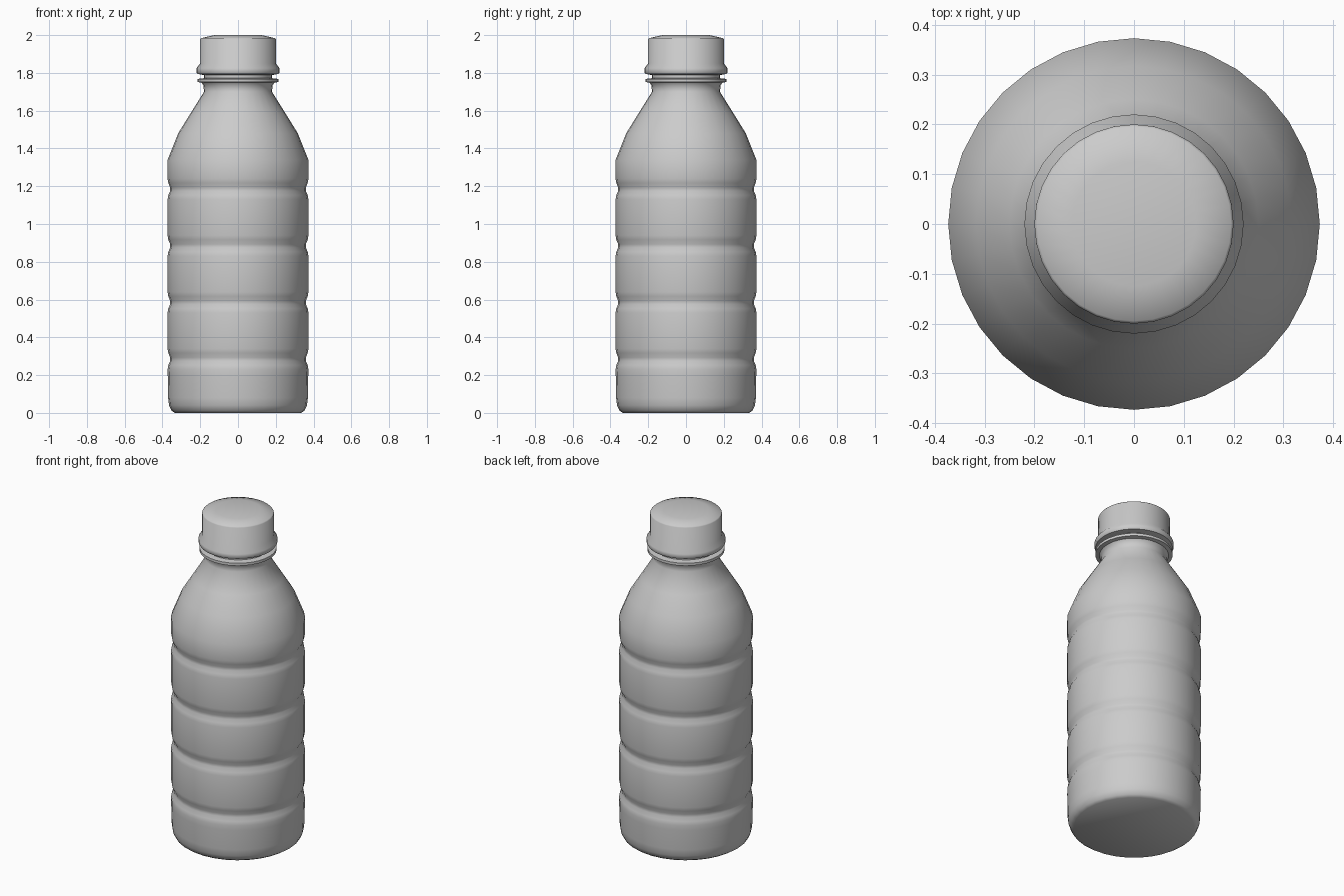
import bpy, bmesh, math

if "Cube" in bpy.data.objects:
    bpy.data.objects.remove(bpy.data.objects["Cube"])

SIDES = 32
mat = bpy.data.materials.new("light grey plastic")
mat.diffuse_color = (0.6, 0.6, 0.6, 1)
mat.use_nodes = True
mat.node_tree.nodes["Principled BSDF"].inputs["Base Color"].default_value = mat.diffuse_color


def lathe(name, profile, angle):
    """Spin (radius, height) points round z; radius 0 closes an end."""
    bm = bmesh.new()
    rings = []
    for r, z in profile:
        rings.append([bm.verts.new((r * math.cos(2 * math.pi * i / SIDES),
                                    r * math.sin(2 * math.pi * i / SIDES), z))
                      for i in range(SIDES)])
    for a, b in zip(rings, rings[1:]):
        for i in range(SIDES):
            j = (i + 1) % SIDES
            bm.faces.new((a[i], a[j], b[j], b[i]))
    bm.faces.new(rings[0][::-1])
    bm.faces.new(rings[-1])
    bmesh.ops.recalc_face_normals(bm, faces=bm.faces)
    mesh = bpy.data.meshes.new(name)
    bm.to_mesh(mesh)
    bm.free()
    obj = bpy.data.objects.new(name, mesh)
    bpy.context.collection.objects.link(obj)
    mesh.materials.append(mat)
    bpy.ops.object.select_all(action='DESELECT')
    obj.select_set(True)
    bpy.context.view_layer.objects.active = obj
    bpy.ops.object.shade_smooth_by_angle(angle=math.radians(angle))
    return obj


# Bottle body: rounded foot, four grip grooves, shoulder, neck and collar
body = [(0.335, 0.0), (0.352, 0.012), (0.365, 0.04), (0.37, 0.08), (0.372, 0.2)]
for k in range(4):
    z = 0.285 + 0.3 * k
    body += [(0.373, z - 0.055), (0.369, z - 0.032), (0.359, z - 0.01),
             (0.359, z + 0.008), (0.369, z + 0.032), (0.373, z + 0.055)]
body += [(0.373, 1.34), (0.317, 1.48), (0.25, 1.588), (0.18, 1.70),
         (0.183, 1.735), (0.193, 1.748), (0.215, 1.752), (0.215, 1.768),
         (0.18, 1.772), (0.18, 1.83)]
lathe("bottle_body", body, 40)

# Screw cap with a flared skirt and a shallow domed top
cap = [(0.19, 1.79), (0.215, 1.795), (0.22, 1.803), (0.22, 1.825), (0.201, 1.85),
       (0.2, 1.978), (0.195, 1.984), (0.125, 2.0)]
lathe("screw_cap", cap, 40)
